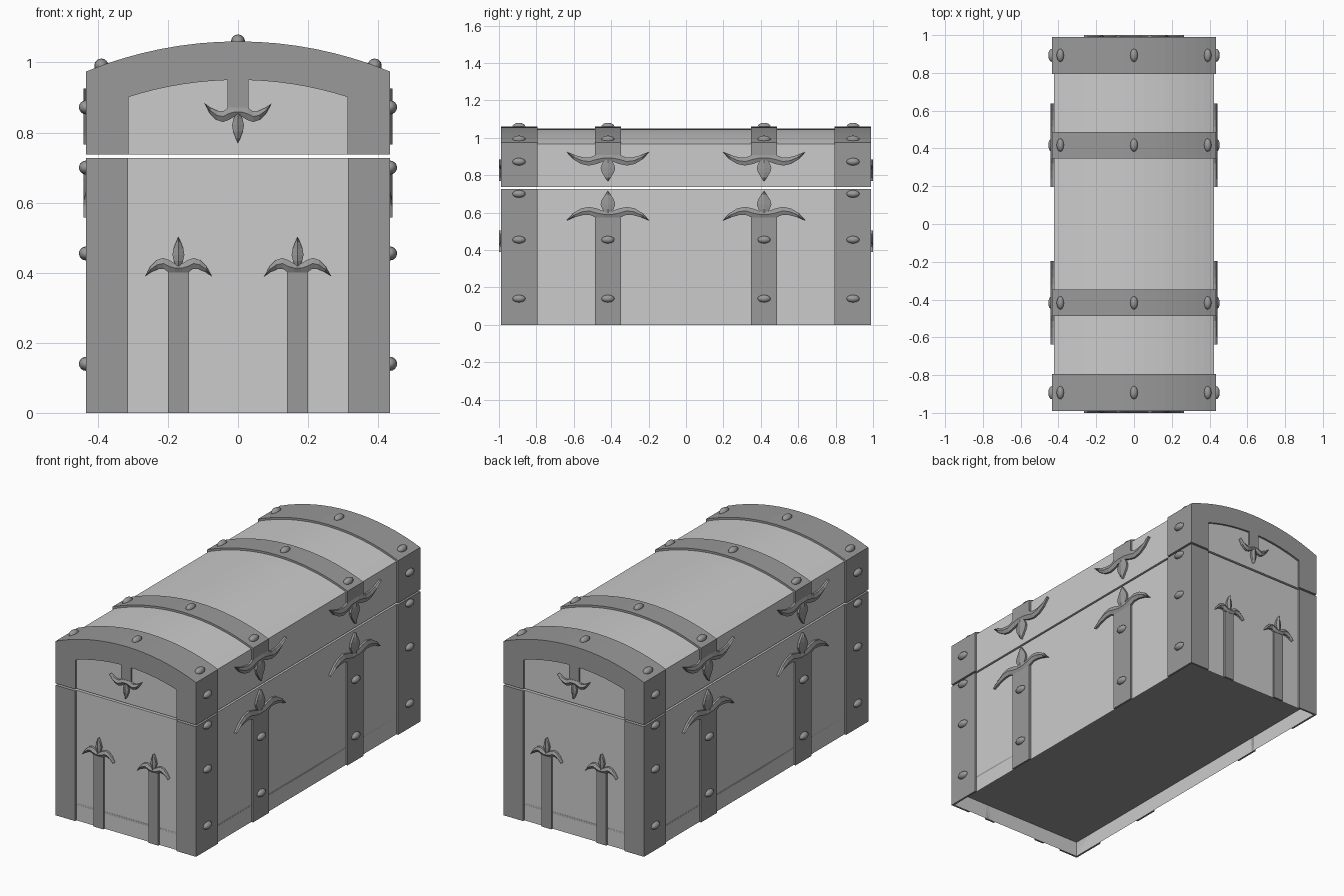
import bpy, bmesh, math
from mathutils import Matrix

if "Cube" in bpy.data.objects:
    bpy.data.objects.remove(bpy.data.objects["Cube"])

PX, PY = 0.423, 0.979          # panel half sizes
BX, BY = 0.434, 0.99           # metal band half sizes
ZB, ZL = 0.727, 0.737          # top of base, bottom of lid
CZ, RO, RP, RI = -0.078, 1.138, 1.127, 1.028   # lid arc centre height and radii

metal = bpy.data.materials.new("dark_metal")
metal.diffuse_color = (0.32, 0.32, 0.32, 1)
metal.use_nodes = True
metal.node_tree.nodes["Principled BSDF"].inputs["Base Color"].default_value = metal.diffuse_color


def finish(bm, name, mat=None):
    bmesh.ops.remove_doubles(bm, verts=bm.verts, dist=1e-5)
    bmesh.ops.recalc_face_normals(bm, faces=bm.faces)
    me = bpy.data.meshes.new(name)
    bm.to_mesh(me)
    bm.free()
    ob = bpy.data.objects.new(name, me)
    bpy.context.collection.objects.link(ob)
    if mat:
        me.materials.append(mat)
    return ob


def loft(name, sections, mat=None, caps=(True, True)):
    """Skin a row of closed cross-sections."""
    bm = bmesh.new()
    rows = [[bm.verts.new(p) for p in s] for s in sections]
    n = len(rows[0])
    for a, b in zip(rows, rows[1:]):
        for i in range(n):
            j = (i + 1) % n
            bm.faces.new((a[i], a[j], b[j], b[i]))
    for cap, row in zip(caps, (rows[0], rows[-1])):
        if cap:
            bm.faces.new(row)
    return finish(bm, name, mat)


def box(name, x0, x1, y0, y1, z0, z1, mat=None, caps=(True, True)):
    return loft(name, [[(x0, y0, z), (x1, y0, z), (x1, y1, z), (x0, y1, z)]
                       for z in (z0, z1)], mat, caps)


def arch(xh, r, z0, n=16):
    """Side leg, arc over the top, side leg, as (x, z) points."""
    a = math.asin(xh / r)
    arc = [(r * math.sin(t), CZ + r * math.cos(t))
           for t in (-a + 2 * a * i / n for i in range(n + 1))]
    return [(-xh, z0)] + arc + [(xh, z0)]


def hoop(name, outer, inner, y0, y1):
    return loft(name, [[(o[0], y0, o[1]), (o[0], y1, o[1]),
                        (i[0], y1, i[1]), (i[0], y0, i[1])]
                       for o, i in zip(outer, inner)], metal)


# leaf ornament: pairs of opposite outline points along each blade
HALF_WING = [((.096, 0), (.096, 0)), ((.080, .029), (.077, .013)),
             ((.062, .047), (.058, .021)), ((.044, .053), (.042, .022)),
             ((.026, .047), (.028, .012)), ((.010, .037), (.010, .011))]
WING = HALF_WING + [tuple((-u, v) for u, v in p) for p in reversed(HALF_WING)]
LEAF = [((w, v), (-w, v)) for w, v in
        ((.006, .030), (.013, .044), (.017, .062), (.014, .080), (.007, .098), (0, .114))]


def ornament(name, place, depth):
    for part, stations in (("wings", WING), ("leaf", LEAF)):
        rows = []
        for p, q in stations:
            m = ((p[0] + q[0]) / 2, (p[1] + q[1]) / 2)
            edge = depth * 0.6
            rows.append([place(*p, 0), place(*p, edge), place(*m, depth),
                         place(*q, edge), place(*q, 0)])
        loft(f"{name}_{part}", rows, metal, (False, False))


# wooden base, open underneath with a recessed floor
box("base_panels", -PX, PX, -PY, PY, 0, ZB, None, (False, True))
box("base_floor", -PX, PX, -PY, PY, 0.085, 0.10, metal)

# wooden domed lid
lid = arch(PX, RP, ZL)
loft("lid_panels", [[(x, y, z) for x, z in lid] for y in (-PY, PY)])

for s in (-1, 1):
    end = "front" if s < 0 else "back"
    side = "left" if s < 0 else "right"

    # lid end bands: hoop over the top plus frame on the end face
    hoop(f"lid_{end}_hoop", arch(BX, RO, ZL), arch(PX, RP, ZL), s * 0.795, s * PY)
    hoop(f"lid_{end}_frame", arch(BX, RO, ZL), arch(0.313, RI, ZL), s * PY, s * BY)

    # middle lid straps
    hoop(f"lid_{end}_strap", arch(BX, RO, 0.908), arch(PX, RP, 0.908),
         s * 0.348, s * 0.487)

    # end face of the lid: short strap and hanging ornament
    box(f"lid_{end}_tab", -.03, .03, s * PY, s * BY, 0.868, 0.955, metal)
    ornament(f"lid_{end}_ornament",
             lambda u, v, d: (u, s * (PY + d), 0.883 - v), 1 - PY)

    for t in (-1, 1):
        tag = "left" if t < 0 else "right"
        # base corner bands
        L = [(t * x, s * y) for x, y in ((BX, BY), (0.314, BY), (0.314, PY),
                                         (PX, PY), (PX, 0.795), (BX, 0.795))]
        loft(f"base_{end}_{tag}_corner", [[(x, y, z) for x, y in L] for z in (0, ZB)], metal)

        # end straps with ornaments
        xc = t * 0.17
        box(f"base_{end}_{tag}_end_strap", xc - .03, xc + .03, s * PY, s * BY, 0, 0.402, metal)
        ornament(f"base_{end}_{tag}_end_ornament",
                 lambda u, v, d: (xc + u, s * (PY + d), 0.389 + v), 1 - PY)

        # side straps with ornaments on base and lid
        yc = t * 0.4175
        row = "front" if t < 0 else "back"
        box(f"base_{side}_{row}_side_strap", s * PX, s * BX, yc - .0695, yc + .0695,
            0, 0.575, metal)
        for name, z0, k in (("base", 0.557, 1.39), ("lid", 0.925, -1.39)):
            ornament(f"{name}_{side}_{row}_side_ornament",
                     lambda u, v, d: (s * (PX + d), yc + 2.31 * u, z0 + k * v), 0.018)

# rivets: (x, z, tilt) spots on each hoop, oval along y
tilt = math.asin(0.39 / RO)
top_spots = [(0, CZ + RO, 0)] + [(t * 0.39, CZ + RO * math.cos(tilt), t * tilt) for t in (-1, 1)]


def side_spots(heights):
    return [(t * BX, z, t * math.pi / 2) for t in (-1, 1) for z in heights]


for name, y, spots in (("corner_rivets", 0.893, top_spots + side_spots((.14, .455, .70, .872))),
                       ("strap_rivets", 0.4175, top_spots + side_spots((.14, .455)))):
    bm = bmesh.new()
    for yy in (-y, y):
        for x, z, a in spots:
            m = (Matrix.Translation((x, yy, z)) @ Matrix.Rotation(a, 4, 'Y')
                 @ Matrix.Diagonal((.02, .035, .02, 1)))
            bmesh.ops.create_uvsphere(bm, u_segments=12, v_segments=8, radius=1, matrix=m)
    for f in bm.faces:
        f.smooth = True
    finish(bm, name, metal)
